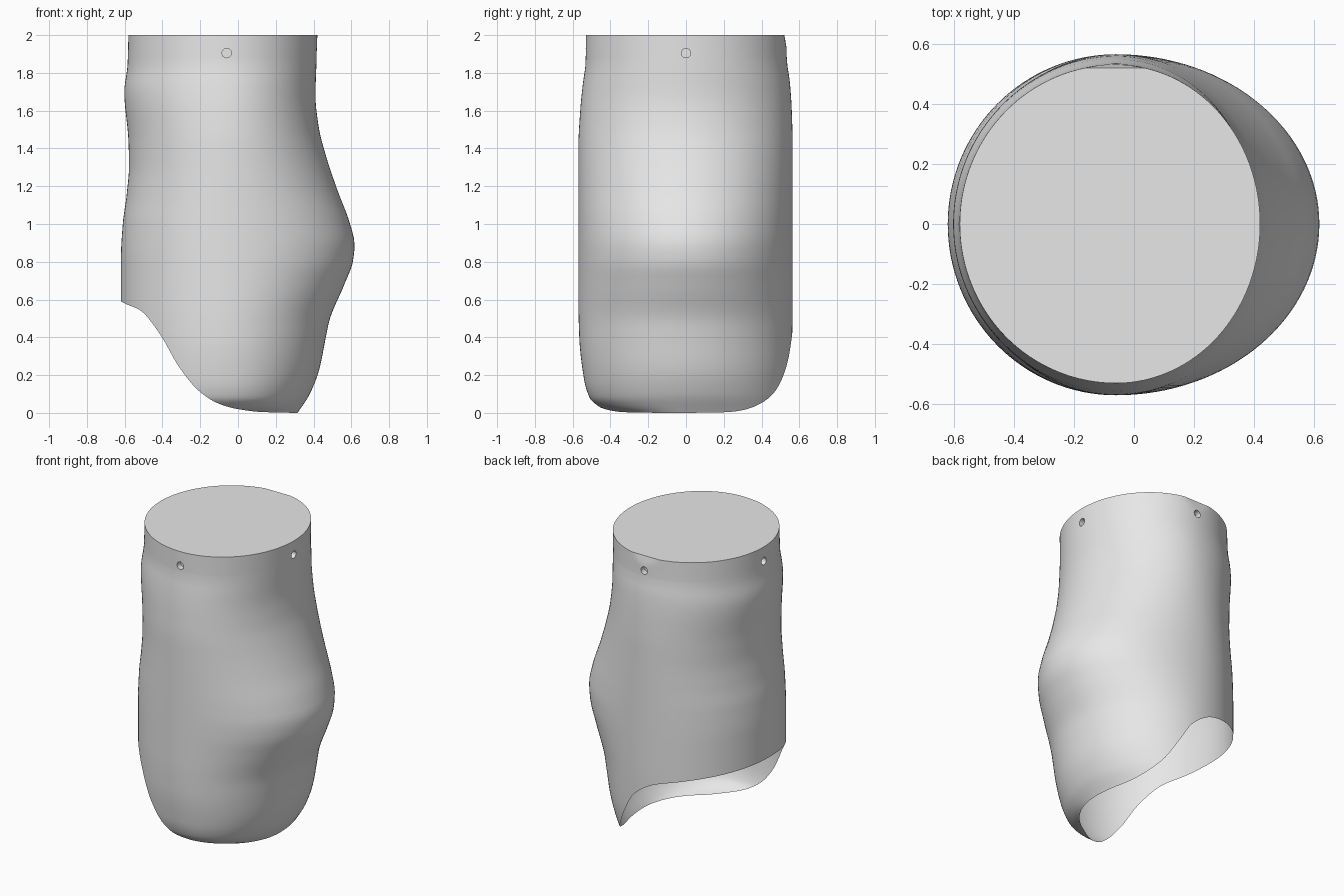
import bpy, bmesh, math
from mathutils import Vector

if "Cube" in bpy.data.objects:
    bpy.data.objects.remove(bpy.data.objects["Cube"], do_unlink=True)

grey = bpy.data.materials.new("plain_grey")
grey.use_nodes = True
grey.diffuse_color = (0.8, 0.8, 0.8, 1)
grey.node_tree.nodes["Principled BSDF"].inputs["Base Color"].default_value = (0.8, 0.8, 0.8, 1)

SEGMENTS = 128
ROWS = 64
SEAM = 1.87
AXIS = -0.06

# Extents by height, and lower edge height by x: (position, value) pairs
LEFT = [(0, -.58), (.3, -.61), (.6, -.62), (.81, -.62), (1, -.61), (1.15, -.59), (1.31, -.577),
        (1.44, -.58), (1.7, -.602), (1.84, -.585), (2, -.58)]
RIGHT = [(0, .315), (.1, .38), (.23, .43), (.39, .463), (.49, .484), (.68, .563), (.81, .61), (.89, .617),
         (1.01, .59), (1.18, .526), (1.37, .463), (1.52, .426), (1.68, .41), (1.84, .415), (2, .42)]
FRONT = [(0, .38), (.03, .455), (.08, .51), (.18, .54), (.4, .565), (.6, .57), (1.4, .57),
         (1.6, .56), (1.75, .545), (1.85, .532), (2, .53)]
BACK = [(0, .53), (.3, .56), (.6, .565), (1.4, .565), (1.6, .56), (1.75, .55), (1.86, .535), (2, .53)]
EDGE_FRONT = [(-.62, .59), (-.59, .575), (-.52, .545), (-.415, .42), (-.31, .24), (-.2, .11), (-.1, .048),
              (0, .02), (.12, .005), (.3, 0)]
EDGE_BACK = [(-.62, .59), (-.3, .53), (-.15, .49), (0, .39), (.08, .26), (.18, .09), (.28, .005), (.32, 0)]


def smooth(table, p):
    """Smooth interpolation through a table without overshoot."""
    if p <= table[0][0]:
        return table[0][1]
    if p >= table[-1][0]:
        return table[-1][1]

    def slope(i):
        return (table[i + 1][1] - table[i][1]) / (table[i + 1][0] - table[i][0])

    def tangent(i):
        if i == 0:
            return slope(0)
        if i == len(table) - 1:
            return slope(i - 1)
        a, b = slope(i - 1), slope(i)
        return 2 * a * b / (a + b) if a * b > 0 else 0

    i = max(k for k in range(len(table) - 1) if table[k][0] <= p)
    h = table[i + 1][0] - table[i][0]
    t = (p - table[i][0]) / h
    u = 1 - t
    return (table[i][1] * (1 + 2 * t) * u * u + tangent(i) * h * t * u * u
            + table[i + 1][1] * t * t * (3 - 2 * t) - tangent(i + 1) * h * t * t * u)


def wall(angle, z):
    """Point on the egg-shaped wall."""
    c, s = math.cos(angle), math.sin(angle)
    reach = smooth(RIGHT, z) - AXIS if c > 0 else AXIS - smooth(LEFT, z)
    depth = smooth(FRONT, z) if s < 0 else smooth(BACK, z)
    y = depth * s
    if z > SEAM - 0.1:
        y = min(y, 0.52 + 0.2 * (2 - z))  # small flat at the back of the collar
    return Vector((AXIS + reach * c, y, z))


def lower_edge(angle):
    """Height where the slanted opening meets the wall."""
    table = EDGE_FRONT if math.sin(angle) < 0 else EDGE_BACK
    z = 0.3
    for _ in range(30):
        z = 0.5 * z + 0.5 * smooth(table, wall(angle, z).x)
    return z


def make_object(name, bm):
    bmesh.ops.recalc_face_normals(bm, faces=bm.faces)
    mesh = bpy.data.meshes.new(name)
    bm.to_mesh(mesh)
    bm.free()
    mesh.materials.append(grey)
    ob = bpy.data.objects.new(name, mesh)
    bpy.context.collection.objects.link(ob)
    return ob


def loft(name, bottoms, top, rows, power, closed):
    bm = bmesh.new()
    angles = [2 * math.pi * i / SEGMENTS for i in range(SEGMENTS)]
    rings = [[bm.verts.new(wall(a, b + (top - b) * (r / rows) ** power))
              for a, b in zip(angles, bottoms)] for r in range(rows + 1)]
    for low, high in zip(rings, rings[1:]):
        for i in range(SEGMENTS):
            j = (i + 1) % SEGMENTS
            bm.faces.new((low[i], low[j], high[j], high[i]))
    if closed:
        bm.faces.new(rings[0])
        bm.faces.new(rings[-1])
    return make_object(name, bm)


def shade(ob, degrees):
    bpy.ops.object.select_all(action='DESELECT')
    ob.select_set(True)
    bpy.context.view_layer.objects.active = ob
    bpy.ops.object.shade_smooth_by_angle(angle=math.radians(degrees))


# Hollow sleeve with the slanted lower opening
edges = [lower_edge(2 * math.pi * i / SEGMENTS) for i in range(SEGMENTS)]
sleeve = loft("sleeve", edges, SEAM, ROWS, 1.5, False)
shade(sleeve, 60)

# Solid collar closing the top
collar = loft("top_collar", [SEAM] * SEGMENTS, 2, 6, 1, True)

# Four shallow round holes in the collar
for k, side in enumerate(("left", "back", "right", "front")):
    angle = k * math.pi / 2
    spot = wall(angle, 1.905)
    bm = bmesh.new()
    bmesh.ops.create_cone(bm, cap_ends=True, segments=24, radius1=.025, radius2=.025, depth=.08)
    cutter = make_object(side + "_hole_cutter", bm)
    cutter.location = spot
    cutter.rotation_euler = (0, math.pi / 2, angle)
    cutter.hide_render = True
    cutter.hide_set(True)
    cut = collar.modifiers.new(side + "_hole", 'BOOLEAN')
    cut.operation = 'DIFFERENCE'
    cut.solver = 'EXACT'
    cut.object = cutter

# Bake the holes so that the cutters can go
bpy.context.view_layer.update()
cut_mesh = bpy.data.meshes.new_from_object(collar.evaluated_get(bpy.context.evaluated_depsgraph_get()))
collar.modifiers.clear()
collar.data = cut_mesh
for ob in [o for o in bpy.data.objects if o.name.endswith("_hole_cutter")]:
    bpy.data.objects.remove(ob, do_unlink=True)
shade(collar, 35)
